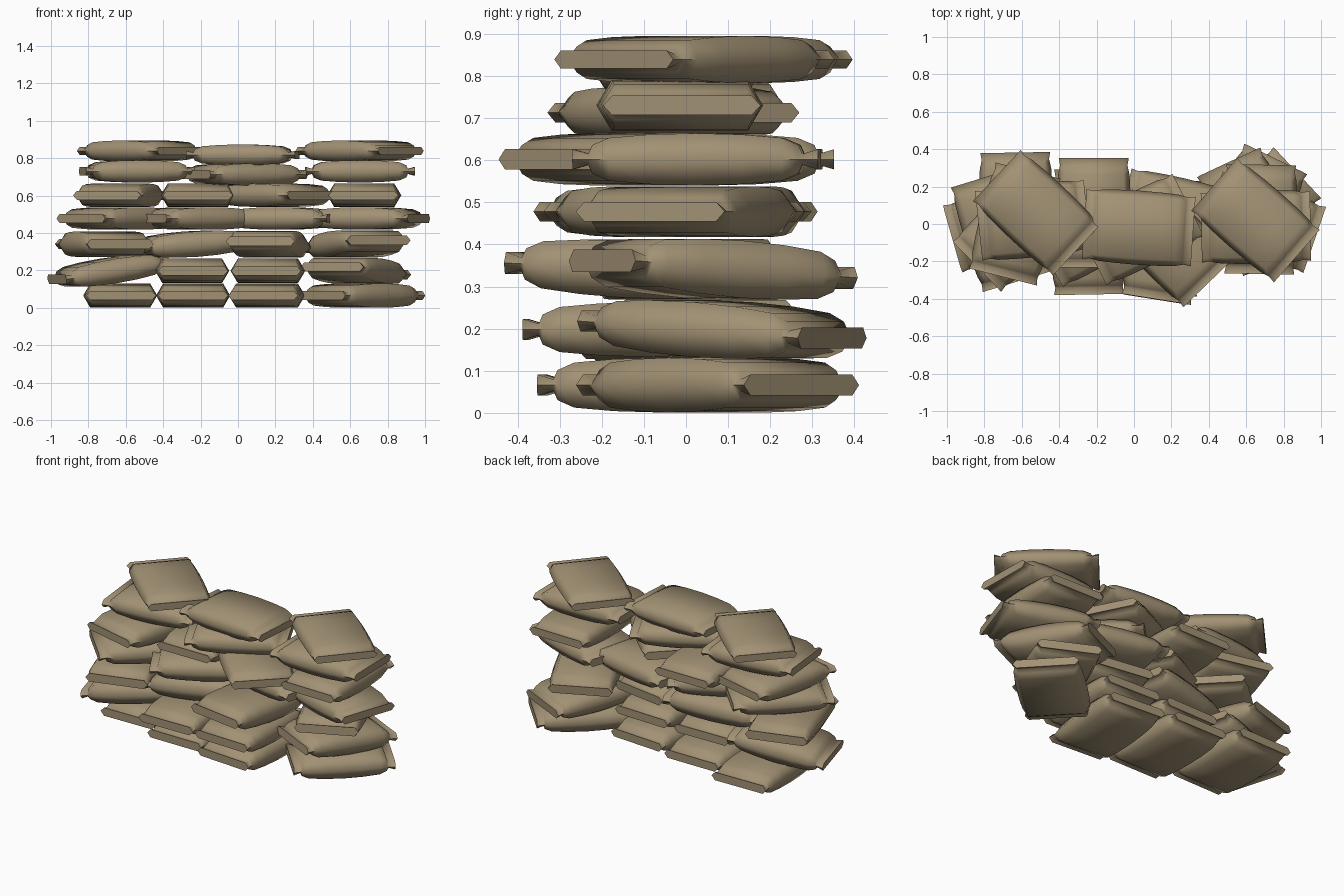
import bpy, bmesh, math
from mathutils import Matrix, Euler

if "Cube" in bpy.data.objects:
    bpy.data.objects.remove(bpy.data.objects["Cube"])

burlap = bpy.data.materials.new("tan burlap")
burlap.diffuse_color = (0.36, 0.285, 0.175, 1)
burlap.use_nodes = True
burlap.node_tree.nodes["Principled BSDF"].inputs["Base Color"].default_value = burlap.diffuse_color

# Half of the bag outline: position along the bag, half width, half height
HALF = [(0.292, 0.187, 0.024), (0.254, 0.180, 0.013), (0.245, 0.182, 0.034),
        (0.205, 0.191, 0.051), (0.11, 0.196, 0.059)]
SECTIONS = [(-x, w, h) for x, w, h in HALF] + [(0, 0.198, 0.062)] + HALF[::-1]


def sandbag(name, x, y, z, yaw, half_height, pitch):
    """Pillow-shaped bag lofted from six-sided sections, pinched to a flap at each end."""
    bm = bmesh.new()
    rings = []
    for sx, w, h in SECTIONS:
        h *= half_height / 0.062
        flat = w - 0.4 * h - 0.012
        pts = [(-w, 0), (-flat, -h), (flat, -h), (w, 0), (flat, h), (-flat, h)]
        rings.append([bm.verts.new((sx, py, pz)) for py, pz in pts])
    for a, b in zip(rings, rings[1:]):
        for i in range(6):
            j = (i + 1) % 6
            bm.faces.new((a[i], a[j], b[j], b[i]))
    bm.faces.new(rings[0])
    bm.faces.new(rings[-1])
    bmesh.ops.recalc_face_normals(bm, faces=bm.faces)
    rot = Euler((0, math.radians(pitch), math.radians(yaw))).to_matrix().to_4x4()
    bm.transform(Matrix.Translation((x, y, z)) @ rot)
    me = bpy.data.meshes.new(name)
    bm.to_mesh(me)
    bm.free()
    me.materials.append(burlap)
    ob = bpy.data.objects.new(name, me)
    bpy.context.collection.objects.link(ob)
    bpy.context.view_layer.objects.active = ob
    ob.select_set(True)
    bpy.ops.object.shade_smooth_by_angle(angle=math.radians(66))
    ob.select_set(False)


def row(number, z, half_height, columns, depths, yaws, pitches=(0, 0, 0, 0), sag=0):
    """One row of bags laid side by side; sag drops the second bag."""
    for i, (x, y, yaw, pitch) in enumerate(zip(columns, depths, yaws, pitches)):
        drop = sag if i == 1 else 0
        sandbag(f"sandbag_row{number}_{i + 1}", x, y, z - drop, yaw, half_height, pitch)


# Rows from the ground up
row(1, 0.066, 0.065, (-0.63, -0.24, 0.155, 0.66), (0.09, 0.0, -0.05, 0.075), (91, 90, 86, 43))
row(2, 0.198, 0.065, (-0.69, -0.245, 0.16, 0.63), (0.0, -0.085, -0.09, 0.085), (16, 91, 88, 64),
    (-9, 0, 0, 4))
row(3, 0.341, 0.068, (-0.715, -0.25, 0.165, 0.63), (-0.03, 0.0, -0.115, 0.065), (107, 12, 81, 115),
    (0, -4, 3, 4))
row(4, 0.478, 0.060, (-0.63, -0.22, 0.23, 0.69), (-0.025, -0.03, 0.05, 0.01), (44, 30, -13, -19))
row(5, 0.602, 0.062, (-0.63, -0.215, 0.195, 0.675), (0.0, 0.06, -0.105, 0.025), (76, 90, -46, 89))
row(6, 0.730, 0.060, (-0.54, 0.03, 0.652), (0.02, -0.03, -0.015), (6, 27, 1), sag=0.017)
row(7, 0.839, 0.056, (-0.52, 0.025, 0.65), (0.06, -0.02, 0.02), (-43, -4, -41), sag=0.021)
